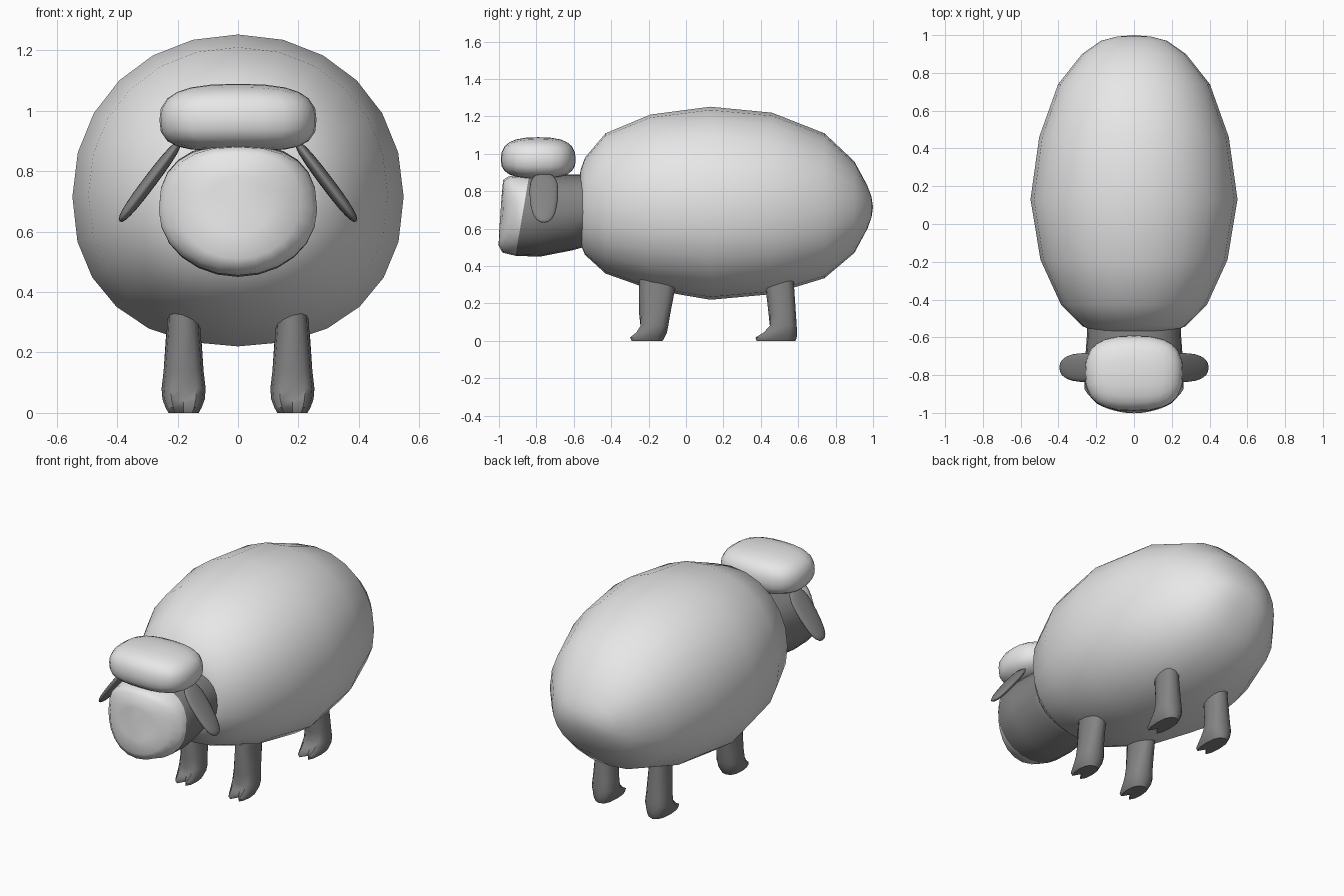
import bpy, bmesh, math
from mathutils import Matrix, Vector

if "Cube" in bpy.data.objects:
    bpy.data.objects.remove(bpy.data.objects["Cube"])


def material(name, value):
    m = bpy.data.materials.new(name)
    m.diffuse_color = (value, value, value, 1)
    m.use_nodes = True
    m.node_tree.nodes["Principled BSDF"].inputs["Base Color"].default_value = m.diffuse_color
    return m


WOOL = material("light_wool", 0.8)
SKIN = material("dark_skin", 0.23)


def finish(name, bm, mats, angle=60):
    bmesh.ops.recalc_face_normals(bm, faces=bm.faces)
    me = bpy.data.meshes.new(name)
    bm.to_mesh(me)
    bm.free()
    ob = bpy.data.objects.new(name, me)
    bpy.context.collection.objects.link(ob)
    for m in mats:
        me.materials.append(m)
    bpy.ops.object.select_all(action='DESELECT')
    ob.select_set(True)
    bpy.context.view_layer.objects.active = ob
    bpy.ops.object.shade_smooth_by_angle(angle=math.radians(angle))
    return ob


def loft(bm, rings):
    """Bridge closed rings of points; a ring of one point is a pole."""
    vs = [[bm.verts.new(p) for p in r] for r in rings]
    bands = []
    for a, b in zip(vs, vs[1:]):
        n = max(len(a), len(b))
        band = []
        for i in range(n):
            j = (i + 1) % n
            if len(a) == 1:
                f = (a[0], b[i], b[j])
            elif len(b) == 1:
                f = (a[i], a[j], b[0])
            else:
                f = (a[i], a[j], b[j], b[i])
            band.append(bm.faces.new(f))
        bands.append(band)
    for r in (vs[0], vs[-1]):
        if len(r) > 1:
            bm.faces.new(r)
    return bands


def power(value, p):
    return math.copysign(abs(value) ** p, value)


def ring_y(y, hw, top, bottom, n=24, lean=0.0, curve=0.0, up=1.0, low=1.0, waist=0.5):
    """Upright oval around y, which can lean, curve back and be squared off."""
    pts = []
    zc = bottom + waist * (top - bottom)
    for i in range(n):
        a = 2 * math.pi * i / n
        c, s = math.cos(a), math.sin(a)
        p = up if s > 0 else low
        x = hw * power(c, p)
        z = zc + ((top - zc) if s > 0 else (zc - bottom)) * power(s, p)
        pts.append((x, y + lean * (z - zc) + curve * x * x, z))
    return pts


def pillow(name, size, centre, powers, mat, tilt=0.0, taper=0.0, lift=0.0):
    """Rounded block: a subdivided cube pushed onto a superellipsoid."""
    bm = bmesh.new()
    bmesh.ops.create_cube(bm, size=2)
    bmesh.ops.subdivide_edges(bm, edges=bm.edges, cuts=5, use_grid_fill=True)
    side, up = powers
    for v in bm.verts:
        x, y, z = (abs(c) for c in v.co)
        flat = (x ** side + y ** side) ** (1 / side)
        r = (flat ** up + z ** up) ** (1 / up)
        v.co /= r
        # narrow towards the bottom, and raise the middle of the underside
        v.co.y *= 1 + taper * v.co.z
        if v.co.z < 0:
            v.co.z *= 1 - lift * (1 - v.co.x ** 2)
        v.co = Vector(s * c for s, c in zip(size, v.co))
    bm.transform(Matrix.Translation(centre) @ Matrix.Rotation(tilt, 4, 'Y'))
    return finish(name, bm, [mat], 180)


# Woolly body, a little fuller below
bm = bmesh.new()
profile = [(-0.565, 0.22, 0.91, 0.52), (-0.54, 0.275, 0.98, 0.46),
           (-0.43, 0.385, 1.11, 0.36), (-0.19, 0.495, 1.21, 0.275),
           (0.13, 0.548, 1.252, 0.22), (0.46, 0.502, 1.22, 0.25),
           (0.74, 0.402, 1.11, 0.335), (0.90, 0.275, 0.96, 0.47),
           (0.97, 0.175, 0.83, 0.60), (0.992, 0.09, 0.77, 0.66)]
rings = [ring_y(*p, up=0.96, low=0.89, waist=0.48) for p in profile]
loft(bm, [[(0, -0.575, 0.715)]] + rings + [[(0, 1.0, 0.715)]])
finish("body", bm, [WOOL], 180)

# Head with a pale, curved face in front of a leaning boundary
bm = bmesh.new()
bands = loft(bm, [ring_y(-0.48, 0.245, 0.89, 0.52, up=0.8),
                  ring_y(-0.60, 0.25, 0.89, 0.485, lean=0.03, up=0.8),
                  ring_y(-0.76, 0.262, 0.89, 0.45, lean=0.1, up=0.8),
                  ring_y(-0.875, 0.262, 0.885, 0.455, lean=0.17, up=0.8),
                  ring_y(-0.965, 0.246, 0.88, 0.472, lean=0.08, curve=1.1, up=0.8),
                  ring_y(-0.99, 0.205, 0.86, 0.51, lean=0.07, curve=1.1, up=0.8),
                  ring_y(-0.992, 0.11, 0.78, 0.59, lean=0.07, curve=1.1),
                  [(0, -0.992, 0.685)]])
for band in bands[3:]:
    for f in band:
        f.material_index = 1
finish("head", bm, [SKIN, WOOL], 80)

# Wool tuft on the forehead
pillow("wool_tuft", (0.26, 0.2, 0.12), (0, -0.79, 0.969), (2.7, 2.7), WOOL, lift=0.15)

# Drooping ears
for side, label in ((1, "right"), (-1, "left")):
    pillow(label + "_ear", (0.022, 0.075, 0.165), (side * 0.292, -0.76, 0.765),
           (2, 2.6), SKIN, tilt=-side * math.radians(37), taper=0.14)

# Legs with cloven hooves: height, front y, back y, half width, cleft depth
FRONT = [(0.0, -0.30, -0.125, 0.05, 0.06), (0.018, -0.31, -0.115, 0.06, 0.06),
         (0.045, -0.275, -0.102, 0.07, 0.035), (0.08, -0.252, -0.095, 0.073, 0.01),
         (0.14, -0.25, -0.085, 0.066, 0), (0.27, -0.252, -0.06, 0.056, 0),
         (0.34, -0.25, -0.05, 0.052, 0)]
HIND = [(0.0, 0.365, 0.585, 0.05, 0.06), (0.018, 0.358, 0.592, 0.06, 0.06),
        (0.045, 0.405, 0.593, 0.07, 0.035), (0.08, 0.44, 0.592, 0.073, 0.01),
        (0.14, 0.442, 0.588, 0.066, 0), (0.29, 0.425, 0.578, 0.056, 0),
        (0.36, 0.415, 0.575, 0.052, 0)]
for pair, rows in (("front", FRONT), ("hind", HIND)):
    for side, label in ((1, "right"), (-1, "left")):
        bm = bmesh.new()
        rings = []
        for z, y0, y1, hx, cleft in rows:
            ring = []
            for i in range(12):
                a = 2 * math.pi * i / 12
                y = (y0 + y1) / 2 - (y1 - y0) / 2 * power(math.cos(a), 0.8)
                if i == 0:
                    y += cleft
                ring.append((side * 0.18 + hx * power(math.sin(a), 0.8), y, z))
            rings.append(ring)
        loft(bm, rings)
        finish(f"{pair}_{label}_leg", bm, [SKIN], 50)
